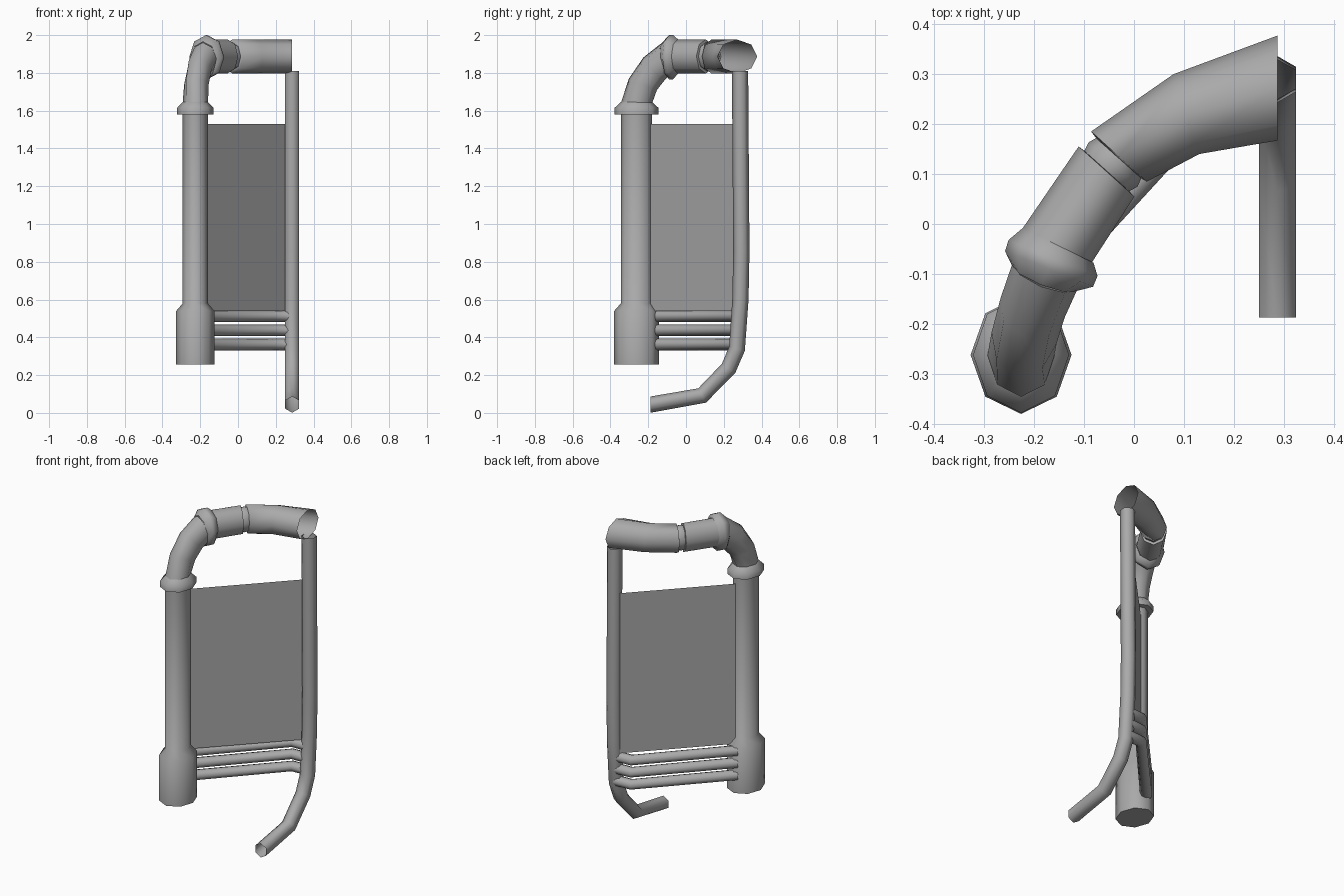
import bpy, bmesh
from math import sin, cos, radians, pi
from mathutils import Vector

cube = bpy.data.objects.get("Cube")
if cube:
    bpy.data.objects.remove(cube, do_unlink=True)

# One plain grey metal
GREY = (0.4, 0.4, 0.4, 1)
metal = bpy.data.materials.new("grey_metal")
metal.use_nodes = True
metal.diffuse_color = GREY
metal.node_tree.nodes["Principled BSDF"].inputs["Base Color"].default_value = GREY


def finish(name, bm):
    mesh = bpy.data.meshes.new(name)
    bm.to_mesh(mesh)
    bm.free()
    mesh.materials.append(metal)
    obj = bpy.data.objects.new(name, mesh)
    bpy.context.collection.objects.link(obj)
    bpy.ops.object.select_all(action='DESELECT')
    obj.select_set(True)
    bpy.context.view_layer.objects.active = obj
    bpy.ops.object.shade_smooth_by_angle(angle=radians(72))


def tube(name, stations, sides=8, cap=False):
    """Tube through stations of x, y, z, heading, pitch, side radius, upright radius."""
    bm = bmesh.new()
    rings = []
    for x, y, z, heading, pitch, rs, ru in stations:
        a, p = radians(heading), radians(pitch)
        side = Vector((sin(a), -cos(a), 0))
        up = Vector((-sin(p) * cos(a), -sin(p) * sin(a), cos(p)))
        ring = []
        for i in range(sides):
            t = pi / 2 + 2 * pi * i / sides
            ring.append(bm.verts.new(Vector((x, y, z)) + side * rs * cos(t) + up * ru * sin(t)))
        rings.append(ring)
    for lo, hi in zip(rings, rings[1:]):
        for i in range(sides):
            j = (i + 1) % sides
            bm.faces.new((lo[i], lo[j], hi[j], hi[i]))
    if cap:
        bm.faces.new(rings[0])
    bmesh.ops.recalc_face_normals(bm, faces=bm.faces)
    finish(name, bm)


# Upright post with a wide closed foot and a collar
PX, PY = -0.226, -0.262
post = [(0.257, 0.101, 0.118), (0.54, 0.101, 0.118), (0.58, 0.067, 0.083), (1.58, 0.067, 0.083),
        (1.581, 0.096, 0.116), (1.615, 0.096, 0.116), (1.645, 0.067, 0.083)]
tube("post", [(PX, PY, z, 90, 90, rs, ru) for z, rs, ru in post], cap=True)

# Elbow from the post to the overhead pipe
tube("elbow", [
    (PX, PY, 1.64, 90, 90, 0.067, 0.083),
    (-0.22, -0.228, 1.74, 80, 68, 0.066, 0.081),
    (-0.203, -0.168, 1.823, 73, 45, 0.067, 0.084),
    (-0.178, -0.104, 1.876, 68, 15, 0.07, 0.088)])

# Second collar and the short pipe behind it
tube("elbow_collar", [
    (-0.18, -0.108, 1.878, 68, 10, 0.07, 0.088),
    (-0.17, -0.09, 1.883, 68, 0, 0.095, 0.117),
    (-0.162, -0.068, 1.883, 68, 0, 0.096, 0.117),
    (-0.152, -0.043, 1.887, 64, 0, 0.079, 0.091)])
tube("short_pipe", [
    (-0.155, -0.045, 1.887, 62, 0, 0.077, 0.09),
    (-0.055, 0.105, 1.887, 48, 0, 0.075, 0.09),
    (-0.054, 0.106, 1.887, 48, 0, 0.058, 0.072)])

# Narrow joint and the long flared pipe
tube("pipe_joint", [
    (-0.06, 0.1, 1.887, 48, 0, 0.058, 0.072),
    (-0.042, 0.119, 1.887, 48, 0, 0.066, 0.08),
    (-0.025, 0.138, 1.887, 48, 0, 0.058, 0.072)])
tube("flared_pipe", [
    (-0.032, 0.132, 1.887, 48, 0, 0.058, 0.072),
    (-0.03, 0.135, 1.887, 48, 0, 0.075, 0.09),
    (0.105, 0.22, 1.887, 18, 0, 0.084, 0.09),
    (0.287, 0.272, 1.887, 0, 0, 0.105, 0.089)])

# Six-sided rail, curling forward at the bottom
rail = [(-0.187, 0.044, 0), (0.085, 0.092, 28), (0.225, 0.235, 55), (0.27, 0.34, 75),
        (0.288, 0.6, 87), (0.293, 0.85, 90), (0.286, 1.81, 90)]
tube("rail", [(0.287, y, z, 90, p, 0.043, 0.043) for y, z, p in rail], sides=6)

# Three cross bars, bent toward the rail
for n, z in enumerate((0.362, 0.437, 0.512)):
    tube(f"cross_bar_{n + 1}", [
        (-0.23, -0.168, z, 47, 0, 0.034, 0.031),
        (0.18, 0.275, z, 23, 0, 0.034, 0.031),
        (0.28, 0.28, z, 0, 0, 0.034, 0.031)])

# Thin flat panel between post and rail, set a little behind their axes
bm = bmesh.new()
ends = ((-0.24, -0.222), (0.27, 0.308))
lower = [bm.verts.new((x, y, 0.54)) for x, y in ends]
upper = [bm.verts.new((x, y, 1.53)) for x, y in ends]
bm.faces.new((lower[0], lower[1], upper[1], upper[0]))
finish("panel", bm)
